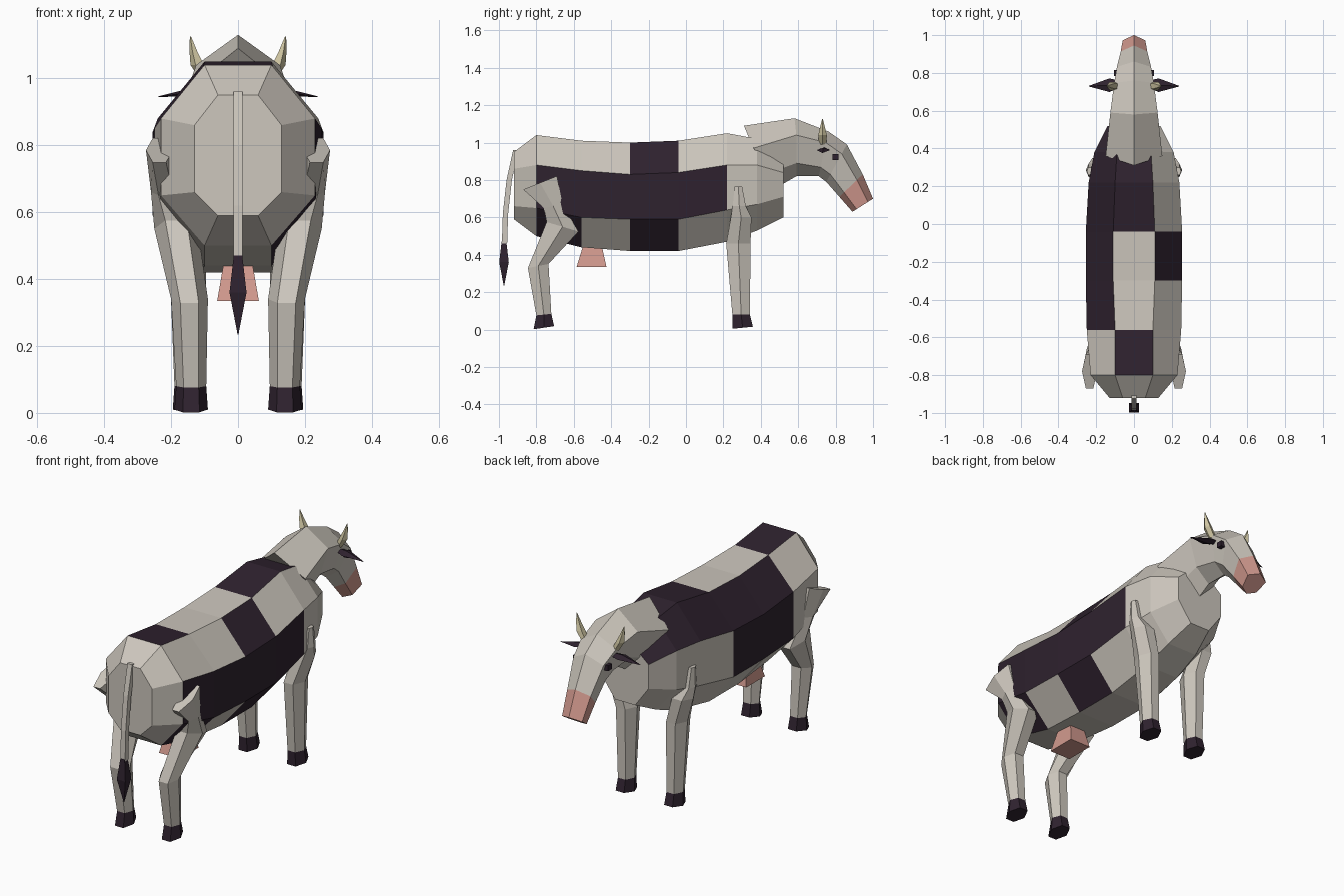
import bpy, bmesh, math
from mathutils import Vector

if "Cube" in bpy.data.objects:
    bpy.data.objects.remove(bpy.data.objects["Cube"], do_unlink=True)


def material(name, r, g, b):
    mat = bpy.data.materials.new(name)
    mat.use_nodes = True
    mat.diffuse_color = (r, g, b, 1)
    bsdf = mat.node_tree.nodes["Principled BSDF"]
    bsdf.inputs["Base Color"].default_value = (r, g, b, 1)
    bsdf.inputs["Roughness"].default_value = 0.9
    return mat


cream = material("cream hide", 0.61, 0.57, 0.51)
dark = material("dark hide", 0.028, 0.016, 0.028)
pink = material("pink skin", 0.64, 0.32, 0.27)
horn = material("pale horn", 0.62, 0.56, 0.36)


def loft(name, rings, mats, rule=None, mirror=False):
    """Skin rings of equal size; rule(segment, strip) gives a material index."""
    bm = bmesh.new()
    loops = [[bm.verts.new(p) for p in ring] for ring in rings]
    n = len(loops[0])
    for seg, (a, b) in enumerate(zip(loops, loops[1:])):
        for k in range(n):
            j = (k + 1) % n
            face = bm.faces.new((a[k], a[j], b[j], b[k]))
            face.material_index = rule(seg, k) if rule else 0
    first, last = bm.faces.new(loops[0]), bm.faces.new(loops[-1])
    if rule:
        first.material_index = rule(0, None)
        last.material_index = rule(len(rings) - 2, None)
    bmesh.ops.recalc_face_normals(bm, faces=bm.faces)
    mesh = bpy.data.meshes.new(name)
    bm.to_mesh(mesh)
    bm.free()
    for m in mats:
        mesh.materials.append(m)
    obj = bpy.data.objects.new(name, mesh)
    bpy.context.collection.objects.link(obj)
    if mirror:
        obj.modifiers.new("mirror", "MIRROR").use_clip = False
    return obj


def flat_ring(x, y, z, rx, ry, n=6, tilt=0, turn=0.0):
    """Horizontal polygon, tilted so that z rises with y."""
    pts = []
    for k in range(n):
        a = math.tau * (k + turn) / n
        dy = ry * math.sin(a)
        pts.append((x + rx * math.cos(a), y + dy, z + tilt * dy))
    return pts


# Body: eight-sided barrel with patches on chosen panels
def body_ring(y, top, upper, lower, bottom, flat, wide):
    half = [(flat, top), (wide, upper), (wide, lower), (flat, bottom)]
    full = half + [(-x, z) for x, z in reversed(half)]
    return [(x, y, z) for x, z in full]


body_rings = [body_ring(*r) for r in (
    (-0.92, 0.95, 0.86, 0.66, 0.59, 0.06, 0.13),
    (-0.8, 1.04, 0.88, 0.65, 0.5, 0.1, 0.23),
    (-0.56, 1.01, 0.85, 0.6, 0.44, 0.1, 0.25),
    (-0.3, 1.0, 0.83, 0.59, 0.42, 0.11, 0.255),
    (-0.04, 1.01, 0.84, 0.59, 0.42, 0.11, 0.255),
    (0.22, 1.05, 0.88, 0.64, 0.47, 0.1, 0.24),
    (0.38, 1.02, 0.88, 0.67, 0.53, 0.09, 0.21),
    (0.52, 0.91, 0.84, 0.71, 0.6, 0.06, 0.14))]
# panel strip -> dark segments along the back
patches = {0: {3}, 1: {1, 2, 3, 4}, 2: {1, 3}, 5: {2, 3},
           6: {2, 3, 4, 5, 6}, 7: {1, 4, 5}}
loft("body", body_rings, [cream, dark],
     lambda seg, k: int(seg in patches.get(k, ())))


# Neck and head: six-sided sections with a ridge, pink muzzle at the end
def head_ring(top, upper, lower, bottom, w_up, w_low):
    return [(0, *top), (w_up, *upper), (w_low, *lower),
            (0, *bottom), (-w_low, *lower), (-w_up, *upper)]


def bar(top, bottom, w_up, w_low):
    t, b = Vector(top), Vector(bottom)
    return head_ring(t, t.lerp(b, 0.25), t.lerp(b, 0.8), b, w_up, w_low)


head_rings = [
    head_ring((0.31, 1.09), (0.36, 0.97), (0.48, 0.85), (0.52, 0.78), 0.15, 0.09),
    head_ring((0.58, 1.13), (0.59, 1.04), (0.59, 0.89), (0.59, 0.82), 0.125, 0.08),
    bar((0.76, 1.06), (0.71, 0.82), 0.105, 0.07),
    bar((0.86, 0.99), (0.75, 0.79), 0.09, 0.06),
    bar((0.945, 0.83), (0.82, 0.71), 0.07, 0.05),
    bar((1.0, 0.7), (0.89, 0.63), 0.06, 0.045)]
loft("head", head_rings, [cream, pink], lambda seg, k: int(seg == 4))


# Legs: (x, y, z, half width, half depth, tilt) from top to sole
def leg(name, sections):
    rings = [flat_ring(x, y, z, w, d / 0.866, tilt=t)
             for x, y, z, w, d, t in sections]
    last = len(rings) - 2
    loft(name, rings, [cream, dark], lambda seg, k: int(seg == last), True)


leg("front_legs", [
    (0.235, 0.28, 0.765, 0.015, 0.02, 0),
    (0.225, 0.285, 0.66, 0.03, 0.035, 0),
    (0.19, 0.295, 0.6, 0.06, 0.055, 0),
    (0.15, 0.28, 0.46, 0.055, 0.065, 0),
    (0.145, 0.295, 0.08, 0.045, 0.047, 0),
    (0.145, 0.303, 0.01, 0.05, 0.055, 0.1)])
leg("hind_legs", [
    (0.235, -0.78, 0.785, 0.04, 0.09, 0.4),
    (0.215, -0.71, 0.66, 0.045, 0.05, 0.2),
    (0.185, -0.66, 0.55, 0.065, 0.085, -0.3),
    (0.145, -0.79, 0.34, 0.055, 0.055, 0.2),
    (0.14, -0.76, 0.08, 0.045, 0.04, 0.1),
    (0.14, -0.76, 0.01, 0.05, 0.055, 0.15)])

# Udder: four-sided block flaring downwards
loft("udder", [flat_ring(0, -0.5, 0.45, 0.06, 0.07, 4, turn=0.5),
               flat_ring(0, -0.505, 0.335, 0.088, 0.113, 4, turn=0.5)], [pink])

# Tail with a dark tuft
loft("tail", [flat_ring(0, y, z, 0.02, 0.02, 4, turn=0.5) for y, z in
              ((-0.91, 0.96), (-0.945, 0.8), (-0.965, 0.62), (-0.97, 0.46))], [cream])
loft("tail_tuft", [flat_ring(0, -0.973, z, r, r, 4, turn=0.5) for z, r in
                   ((0.47, 0.018), (0.36, 0.036), (0.235, 0.002))], [dark])

# Horns curving upwards
loft("horns", [flat_ring(x, 0.73, z, r, r * 1.1, 5) for x, z, r in
               ((0.09, 0.99, 0.02), (0.12, 1.04, 0.022), (0.132, 1.08, 0.013),
                (0.142, 1.125, 0.002))], [horn], mirror=True)

# Ears: flattened spikes pointing sideways
loft("ears", [[(x, y + d, z), (x, y, z + h), (x, y - d, z), (x, y, z - h)]
              for x, y, z, d, h in ((0.08, 0.74, 0.965, 0.02, 0.01),
                                    (0.13, 0.735, 0.96, 0.036, 0.013),
                                    (0.238, 0.73, 0.945, 0.002, 0.001))],
     [dark], mirror=True)

# Eyes: small blocks on the sides of the head
loft("eyes", [flat_ring(0.09, 0.8, z, 0.022, 0.022, 4, turn=0.5)
              for z in (0.908, 0.938)], [dark], mirror=True)
